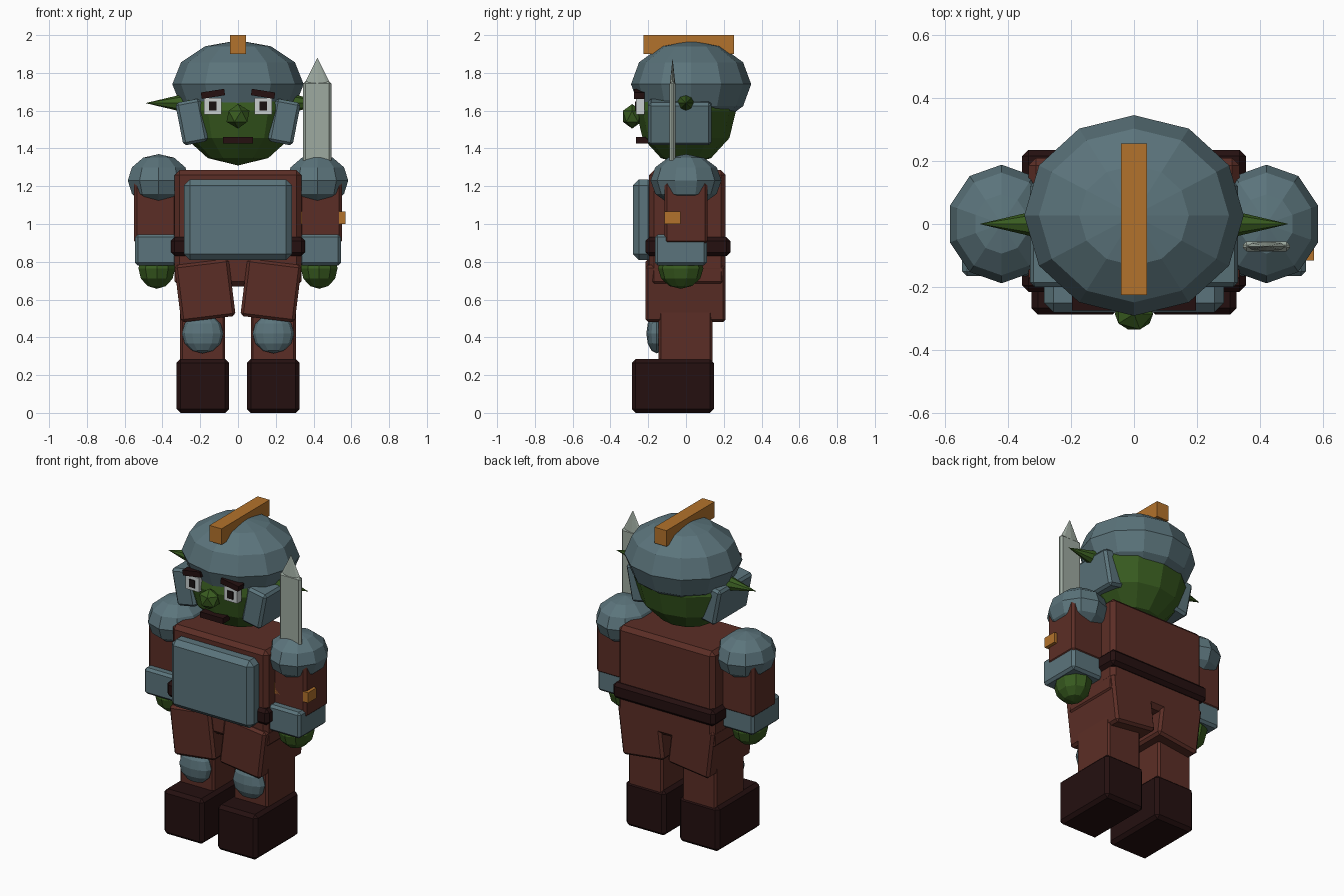
import bpy, math
from mathutils import Matrix

if "Cube" in bpy.data.objects:
    bpy.data.objects.remove(bpy.data.objects["Cube"])

# ---------- palette ----------
def mat(name, rgb):
    m = bpy.data.materials.new(name)
    m.diffuse_color = (*rgb, 1)
    m.use_nodes = True
    m.node_tree.nodes["Principled BSDF"].inputs["Base Color"].default_value = m.diffuse_color
    return m

STEEL = mat("blue_steel", (0.105, 0.175, 0.20))
CLOTH = mat("red_brown_cloth", (0.105, 0.027, 0.019))
SKIN = mat("green_skin", (0.040, 0.105, 0.014))
DARK = mat("dark_leather", (0.018, 0.005, 0.005))
GOLD = mat("gold", (0.45, 0.17, 0.025))
BLADE = mat("pale_blade", (0.34, 0.40, 0.35))
WHITE = mat("eye_white", (0.58, 0.62, 0.62))
BLACK = mat("black_pupil", (0.010, 0.006, 0.006))

# ---------- helpers ----------
def finish(name, material, matrix):
    ob = bpy.context.object
    ob.name = name
    ob.data.transform(matrix)
    ob.data.materials.append(material)
    return ob

def box(name, material, x, y, z, bevel=0.015, tilt=0.0):
    """Box from (min, max) ranges, tilted about y (degrees) around its centre."""
    bpy.ops.mesh.primitive_cube_add(size=1)
    c = [(r[0] + r[1]) / 2 for r in (x, y, z)]
    s = [r[1] - r[0] for r in (x, y, z)]
    m = (Matrix.Translation(c) @ Matrix.Rotation(math.radians(tilt), 4, 'Y')
         @ Matrix.Diagonal((*s, 1)))
    ob = finish(name, material, m)
    if bevel:
        b = ob.modifiers.new("edge", 'BEVEL')
        b.width = bevel
        b.segments = 1
    return ob

def ball(name, material, centre, radii, segments=12, rings=6):
    bpy.ops.mesh.primitive_uv_sphere_add(segments=segments, ring_count=rings, radius=1)
    return finish(name, material, Matrix.Translation(centre) @ Matrix.Diagonal((*radii, 1)))

def span(side, a, b):
    return tuple(sorted((side * a, side * b)))

# ---------- torso ----------
box("torso", CLOTH, (-.335, .335), (-.195, .21), (.67, 1.285), .025)
box("chest_plate", STEEL, (-.285, .285), (-.28, -.17), (.81, 1.235), .03)
box("belt", DARK, (-.355, .355), (-.215, .235), (.83, .93), .02)

# ---------- head and helmet ----------
ball("head", SKIN, (0, 0, 1.60), (.32, .265, .29))
ball("helmet", STEEL, (0, .027, 1.74), (.348, .318, .232))
box("helmet_crest", GOLD, (-.042, .042), (-.225, .255), (1.90, 2.0), 0)
bpy.ops.mesh.primitive_ico_sphere_add(subdivisions=1, radius=1)
finish("nose", SKIN, Matrix.Translation((0, -.285, 1.57)) @ Matrix.Diagonal((.068, .058, .065, 1)))
box("mouth", DARK, (-.08, .08), (-.265, -.20), (1.425, 1.46), 0)

# ---------- mirrored parts ----------
for s, tag in ((-1, "left"), (1, "right")):
    # face
    box(f"{tag}_eye", WHITE, span(s, .087, .18), (-.265, -.22), (1.58, 1.668), 0)
    box(f"{tag}_pupil", BLACK, span(s, .113, .153), (-.271, -.262), (1.60, 1.648), 0)
    box(f"{tag}_brow", DARK, span(s, .07, .195), (-.275, -.22), (1.672, 1.706), 0, 9 * s)
    bpy.ops.mesh.primitive_cone_add(vertices=8, radius1=.052, radius2=0, depth=.22)
    finish(f"{tag}_ear", SKIN, Matrix.Translation((s * .38, 0, 1.64))
           @ Matrix.Rotation(s * math.pi / 2, 4, 'Y'))
    box(f"{tag}_cheek_guard", STEEL, span(s, .178, .312), (-.20, .135), (1.425, 1.655), .015, 11 * s)
    # arm
    box(f"{tag}_sleeve", CLOTH, span(s, .325, .55), (-.115, .115), (.895, 1.23), .015)
    ball(f"{tag}_pauldron", STEEL, (s * .42, 0, 1.23), (.172, .188, .14), 10)
    box(f"{tag}_bracer", STEEL, span(s, .325, .545), (-.165, .11), (.78, .945), .015)
    ball(f"{tag}_hand", SKIN, (s * .43, -.028, .765), (.102, .12, .108), 10)
    # leg
    box(f"{tag}_thigh", CLOTH, span(s, .03, .32), (-.215, .21), (.495, .80), .015, 7 * s)
    box(f"{tag}_shin", CLOTH, span(s, .068, .307), (-.145, .14), (.25, .56), .012)
    ball(f"{tag}_knee_pad", STEEL, (s * .187, -.155, .42), (.11, .055, .105))
    box(f"{tag}_boot", DARK, span(s, .048, .325), (-.287, .147), (0, .285), .02)

# ---------- sword ----------
box("sword_guard", GOLD, (.27, .57), (-.115, -.03), (1.0, 1.065), 0)
box("sword_blade", BLADE, (.345, .495), (-.087, -.055), (1.05, 1.755), .012)
bpy.ops.mesh.primitive_cone_add(vertices=8, radius1=1, radius2=0, depth=1)
finish("sword_tip", BLADE, Matrix.Translation((.42, -.071, 1.81))
       @ Matrix.Diagonal((.07, .015, .14, 1)))
